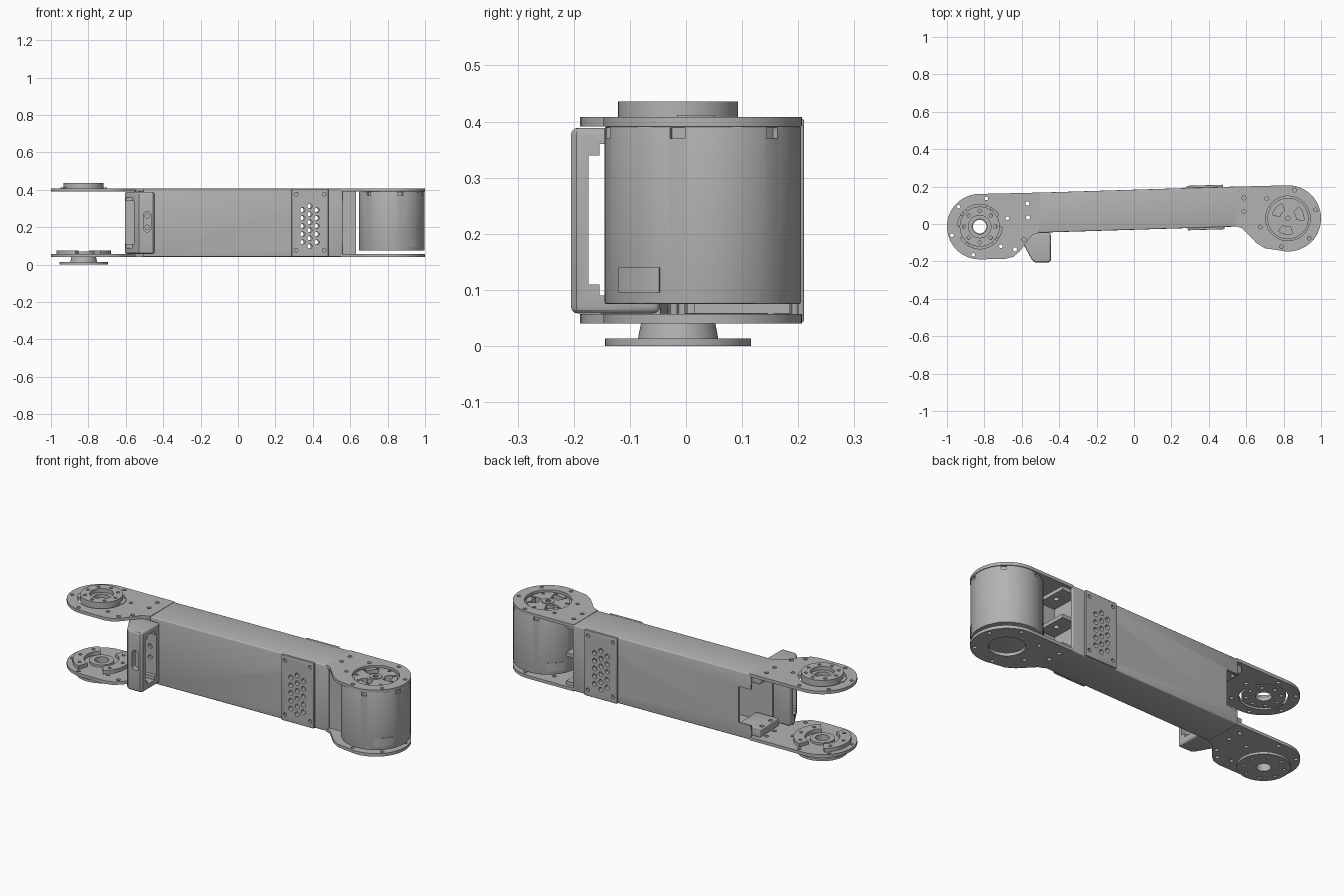
import bpy, bmesh
from math import sin, cos, pi, radians
from mathutils import Matrix, Vector

cube = bpy.data.objects.get("Cube")
if cube:
    bpy.data.objects.remove(cube)

grey = bpy.data.materials.new("machined_grey")
grey.use_nodes = True
GREY = (0.45, 0.45, 0.45, 1)
grey.diffuse_color = GREY
grey.node_tree.nodes["Principled BSDF"].inputs["Base Color"].default_value = GREY

LEFT = (-0.825, -0.014)      # pivot of the output end
RIGHT = (0.823, 0.03)        # pivot of the motor end
BOT, TOP = 0.04, 0.408       # overall plate levels
THICK = 0.017
TILT = Matrix.Translation((0.022, 0.077, 0)) @ Matrix.Rotation(radians(1.77), 4, 'Z')


# ---- helpers ----
def polar(c, r, deg):
    return (c[0] + r * cos(radians(deg)), c[1] + r * sin(radians(deg)))


def arc(c, r, a0, a1, n=32):
    return [polar(c, r, a0 + (a1 - a0) * i / n) for i in range(n + 1)]


def sector(c, r0, r1, mid, half, n=16):
    return arc(c, r1, mid - half, mid + half, n) + arc(c, r0, mid + half, mid - half, n)


def prism(bm, pts, z0, z1):
    lo = [bm.verts.new((x, y, z0)) for x, y in pts]
    hi = [bm.verts.new((x, y, z1)) for x, y in pts]
    bm.faces.new(lo[::-1])
    bm.faces.new(hi)
    for i in range(len(pts)):
        j = (i + 1) % len(pts)
        bm.faces.new((lo[i], lo[j], hi[j], hi[i]))


def disc(bm, c, r, z0, z1, r_top=None, n=64):
    bmesh.ops.create_cone(bm, cap_ends=True, segments=n, radius1=r,
                          radius2=r if r_top is None else r_top, depth=z1 - z0,
                          matrix=Matrix.Translation((c[0], c[1], (z0 + z1) / 2)))


def rod_y(bm, x, z, r, y0, y1, n=16):
    m = Matrix.Translation((x, (y0 + y1) / 2, z)) @ Matrix.Rotation(pi / 2, 4, 'X')
    bmesh.ops.create_cone(bm, cap_ends=True, segments=n, radius1=r, radius2=r,
                          depth=y1 - y0, matrix=m)


def box(bm, x0, x1, y0, y1, z0, z1):
    prism(bm, [(x0, y0), (x1, y0), (x1, y1), (x0, y1)], z0, z1)


def bolts(bm, c, r, start, count, z0, z1, size=0.01):
    for i in range(count):
        disc(bm, polar(c, r, start + 360 * i / count), size, z0, z1, n=16)


def make(name, bm, matrix=None, bevel=0):
    if matrix:
        bm.transform(matrix)
    bmesh.ops.recalc_face_normals(bm, faces=bm.faces)
    mesh = bpy.data.meshes.new(name)
    bm.to_mesh(mesh)
    bm.free()
    mesh.materials.append(grey)
    ob = bpy.data.objects.new(name, mesh)
    bpy.context.scene.collection.objects.link(ob)
    if bevel:
        mod = ob.modifiers.new("bevel", 'BEVEL')
        mod.width, mod.segments, mod.limit_method = bevel, 3, 'ANGLE'
        mod.angle_limit = radians(50)
    return ob


def cut(ob, *cutters):
    tools = [make("cutter", c, m) for c, m in cutters]
    for t in tools:
        mod = ob.modifiers.new("cut", 'BOOLEAN')
        mod.operation, mod.solver, mod.object = 'DIFFERENCE', 'EXACT', t
    bpy.context.view_layer.update()
    dg = bpy.context.evaluated_depsgraph_get()
    ob_mesh = bpy.data.meshes.new_from_object(ob.evaluated_get(dg))
    ob.modifiers.clear()
    ob.data = ob_mesh
    for t in tools:
        bpy.data.objects.remove(t)


def build(draw, *args):
    bm = bmesh.new()
    draw(bm, *args)
    return bm


# ---- hollow beam with perforated side plates ----
def perforations(bm):
    for row in range(6):
        rod_y(bm, 0.358, 0.098 + 0.043 * row, 0.013, -0.2, 0.2)
        if row < 5:
            for x in (0.32, 0.396):
                rod_y(bm, x, 0.12 + 0.043 * row, 0.013, -0.2, 0.2)


beam = make("beam", build(box, -0.532, 0.535, -0.107, 0.107, BOT + 0.002, TOP - 0.002), TILT, 0.006)
hollow = build(box, -0.6, 0.6, -0.095, 0.095, BOT + 0.014, TOP - 0.014)
notch = build(box, -0.6, -0.46, 0.08, 0.2, 0.12, 0.32)
cut(beam, (hollow, TILT), (notch, TILT), (build(perforations), TILT))

for name, y0, y1 in (("front_vent_plate", -0.119, -0.106), ("back_vent_plate", 0.106, 0.119)):
    plate = make(name, build(box, 0.262, 0.458, y0, y1, BOT + 0.003, TOP - 0.003), TILT, 0.003)
    corners = bmesh.new()
    for x in (0.285, 0.436):
        for z in (0.078, 0.377):
            rod_y(corners, x, z, 0.01, -0.2, 0.2)
    cut(plate, (build(perforations), TILT), (corners, TILT))

# ---- end plates, top and bottom of both ends ----
left_outline = [(-0.505, 0.168)] + arc(LEFT, 0.175, 88, 270) + [
    (-0.69, -0.187), (-0.645, -0.175), (-0.61, -0.145), (-0.545, -0.06), (-0.505, -0.046)]
right_outline = [(0.548, -0.013), (0.58, -0.024), (0.655, -0.102), (0.7, -0.13)] + \
    arc(RIGHT, 0.177, -105, 95) + [(0.548, 0.2)]
left_extra = [(-0.57, 0.11), (-0.567, 0.035), (-0.588, -0.083), (-0.636, -0.136)]
right_extra = [(0.588, 0.14), (0.588, 0.067)]

for level, z in (("bottom", BOT), ("top", TOP - THICK)):
    for side, outline, c, extra in (("right", left_outline, LEFT, left_extra),
                                    ("left", right_outline, RIGHT, right_extra)):
        plate = make(f"{side}_{level}_plate", build(prism, outline, z, z + THICK))
        holes = bmesh.new()
        bolts(holes, c, 0.155, 17, 6, z - 0.1, z + 0.1)
        for p in extra:
            disc(holes, p, 0.011, z - 0.1, z + 0.1, n=16)
        bore = {"righttop": 0.119, "rightbottom": 0.036, "lefttop": 0.119, "leftbottom": 0.09}
        disc(holes, c, bore[side + level], z - 0.1, z + 0.1)
        cut(plate, (holes, None))

# ---- upper output hub: raised ring held by two tabs ----
hub = make("upper_hub", build(disc, LEFT, 0.107, 0.393, 0.436))
recess = build(disc, LEFT, 0.06, 0.415, 0.5)
holes = build(disc, LEFT, 0.04, 0.3, 0.5)
bolts(holes, LEFT, 0.084, 0, 8, 0.3, 0.5, 0.009)
cut(hub, (recess, None), (holes, None))
tabs = bmesh.new()
for a in (15, 195):
    prism(tabs, sector(LEFT, 0.1, 0.125, a, 16), 0.393, 0.412)
make("upper_hub_tabs", tabs)

# ---- lower output hub: crescents above, flange below ----
crescents = bmesh.new()
for a in (10, 190):
    prism(crescents, sector(LEFT, 0.088, 0.145, a, 62), BOT + THICK - 0.002, 0.077)
ob = make("lower_hub_crescents", crescents)
holes = bmesh.new()
bolts(holes, LEFT, 0.117, 10, 8, 0.062, 0.1, 0.009)
cut(ob, (holes, None))
for name, r, r_top, z0, z1 in (("lower_hub_collar", 0.062, 0.062, 0.055, 0.07),
                               ("lower_hub_neck", 0.072, 0.066, 0.011, 0.042),
                               ("lower_hub_shoulder", 0.05, 0.092, 0.014, 0.032),
                               ("lower_hub_flange", 0.13, 0.13, 0.0, 0.013)):
    if name == "lower_hub_shoulder":
        continue
    ob = make(name, build(disc, LEFT, r, z0, z1, r_top))
    holes = build(disc, LEFT, 0.036, -0.1, 0.2)
    if "flange" in name:
        bolts(holes, LEFT, 0.1, 17, 8, -0.1, 0.2, 0.008)
    cut(ob, (holes, None))

# ---- motor ----
motor = make("motor_body", build(disc, RIGHT, 0.175, 0.075, 0.391, None, 96), None, 0.003)
notches = bmesh.new()
for i in range(6):
    prism(notches, sector(RIGHT, 0.165, 0.2, -15 + 60 * i, 4.5, 4), 0.37, 0.389)
pockets = bmesh.new()
for a in (20, 140, 260):
    prism(pockets, sector(RIGHT, 0.045, 0.085, a, 27), 0.34, 0.5)
cut(motor, (notches, None), (pockets.copy(), None))
labels = bmesh.new()
for a in (-42, 138):
    prism(labels, sector(RIGHT, 0.172, 0.1775, a, 16), 0.095, 0.14)
make("motor_labels", labels)

rotor = make("motor_rotor", build(disc, RIGHT, 0.11, 0.385, 0.4))
bolts(pockets, RIGHT, 0.097, 0, 9, 0.392, 0.5, 0.008)
disc(pockets, RIGHT, 0.012, 0.37, 0.5, n=24)
cut(rotor, (pockets, None))
rim = make("motor_rotor_cap", build(disc, RIGHT, 0.032, 0.395, 0.404))
cut(rim, (build(disc, RIGHT, 0.014, 0.3, 0.5), None))

# ---- cable guard on the front ----
guard_outline = [(-0.605, -0.085), (-0.545, -0.192), (-0.53, -0.205), (-0.455, -0.205),
                 (-0.445, -0.195), (-0.445, -0.046), (-0.6, -0.046)]
guard = make("cable_guard", build(prism, guard_outline, 0.058, 0.389), None, 0.012)
window = bmesh.new()
box(window, -0.8, -0.3, -0.174, -0.075, 0.09, 0.36)
bmesh.ops.bevel(window, geom=[e for e in window.edges if abs(e.verts[0].co.x - e.verts[1].co.x) > 0.1],
                offset=0.02, segments=4, affect='EDGES')
slot = [polar((-0.485, 0.265), 0.02, a) for a in range(0, 181, 20)] + \
       [polar((-0.485, 0.195), 0.02, a) for a in range(180, 361, 20)]
slit = build(prism, slot, 0.15, 0.25)
screws = bmesh.new()
for z in (0.2, 0.26):
    rod_y(screws, -0.485, z, 0.012, -0.1, -0.06)
cut(guard, (window, None), (slit, Matrix.Rotation(pi / 2, 4, 'X')), (screws, None))

# ---- clamp blocks inside the beam ends ----
for name, z0, z1 in (("lower_clamp", BOT + THICK, 0.1), ("upper_clamp", 0.35, TOP - THICK)):
    block = make(name, build(box, -0.575, -0.44, -0.085, 0.085, z0, z1), TILT, 0.004)
    holes = bmesh.new()
    for y in (-0.04, 0.04):
        disc(holes, (-0.555, y), 0.011, 0, 0.5, n=16)
    cut(block, (holes, TILT))

bracket = bmesh.new()
box(bracket, 0.47, 0.605, -0.094, -0.08, 0.058, 0.39)
make("motor_bracket_wall", bracket, TILT)
for i, z in enumerate((0.058, 0.215, 0.37)):
    shelf = make(f"motor_bracket_shelf_{i + 1}", build(box, 0.47, 0.585, -0.082, 0.09, z, z + 0.02), TILT)
    cut(shelf, (build(disc, (0.545, 0.0), 0.014, 0, 0.5, None, 16), TILT))
make("motor_bracket_web", build(box, 0.47, 0.485, -0.09, 0.09, 0.06, 0.388), TILT)

# ---- shading ----
for ob in bpy.context.scene.objects:
    ob.select_set(ob.type == 'MESH')
bpy.context.view_layer.objects.active = motor
bpy.ops.object.shade_smooth_by_angle(angle=radians(30))
